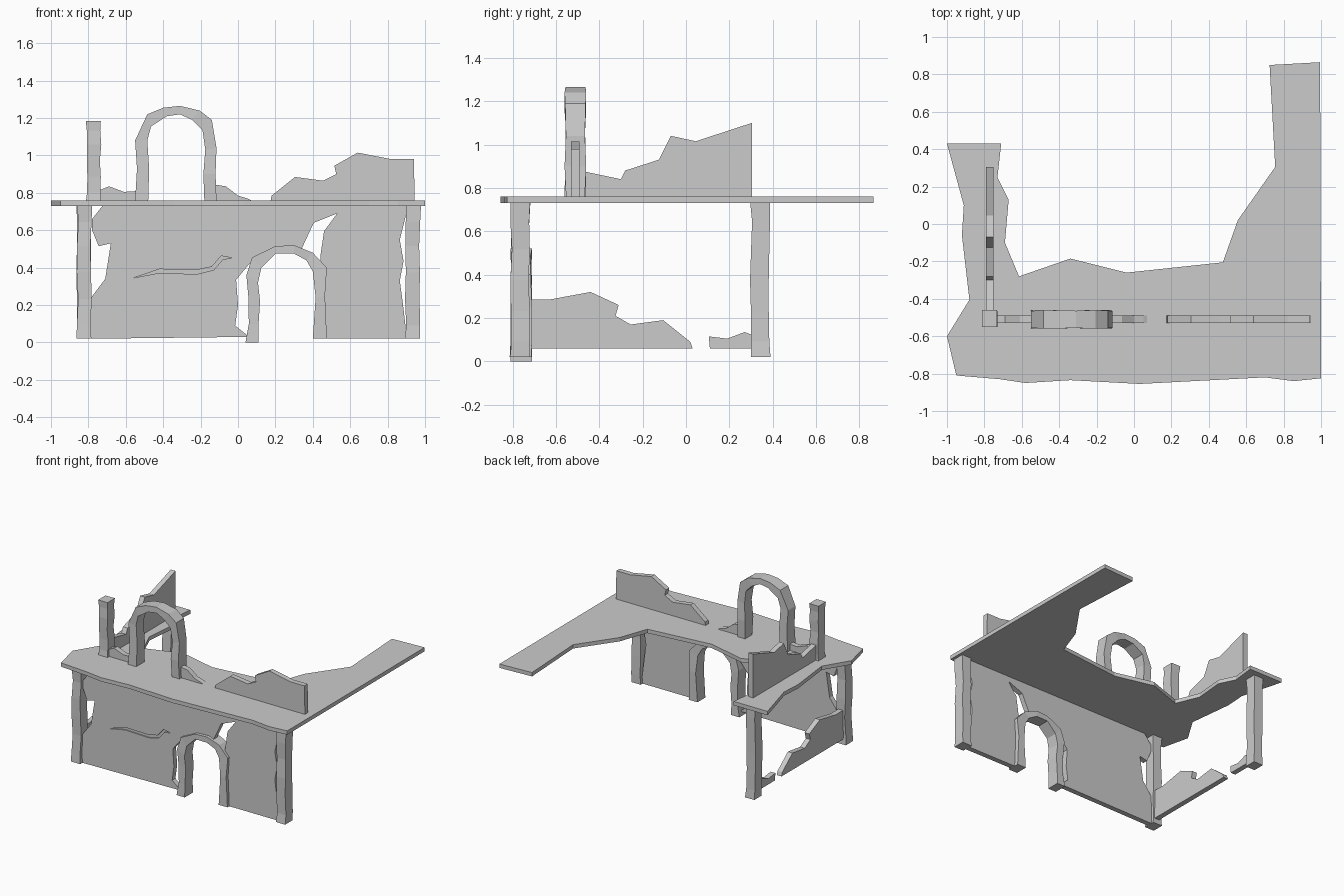
import bpy, bmesh, random
from mathutils import Vector

random.seed(4)


def finish(name, bm):
    bmesh.ops.recalc_face_normals(bm, faces=bm.faces[:])
    me = bpy.data.meshes.new(name)
    bm.to_mesh(me)
    bm.free()
    ob = bpy.data.objects.new(name, me)
    bpy.context.collection.objects.link(ob)
    return ob


def prism(name, pts, axis, a, b):
    """Extrude a 2D outline along an axis from a to b."""
    def place(p, d):
        return {'x': (d, p[0], p[1]), 'y': (p[0], d, p[1]), 'z': (p[0], p[1], d)}[axis]
    bm = bmesh.new()
    face = bm.faces.new([bm.verts.new(place(p, a)) for p in pts])
    ext = bmesh.ops.extrude_face_region(bm, geom=[face])
    verts = [v for v in ext['geom'] if isinstance(v, bmesh.types.BMVert)]
    bmesh.ops.translate(bm, verts=verts, vec=Vector(place((0, 0), b - a)))
    return finish(name, bm)


def loft(name, rings):
    """Skin a chain of four-sided rings and cap both ends."""
    bm = bmesh.new()
    rows = [[bm.verts.new(c) for c in r] for r in rings]
    for r, s in zip(rows, rows[1:]):
        for i in range(4):
            j = (i + 1) % 4
            bm.faces.new((r[i], r[j], s[j], s[i]))
    bm.faces.new(rows[0])
    bm.faces.new(rows[-1])
    return finish(name, bm)


def post(name, x, y, z0, z1, w=0.04, d=0.045):
    rings = []
    for k, t in enumerate((0, 0.1, 0.3, 0.5, 0.7, 0.88, 1)):
        s = 1.0 if k in (0, 6) else random.uniform(0.86, 0.98)
        dx, dy = random.uniform(-.004, .004), random.uniform(-.004, .004)
        z = z0 + (z1 - z0) * t
        rings.append([(x + dx + i * w * s, y + dy + j * d * s, z)
                      for i, j in ((-1, -1), (1, -1), (1, 1), (-1, 1))])
    return loft(name, rings)


def arch(name, outer, inner, y, d=0.05):
    rings = []
    for k, (o, i) in enumerate(zip(outer, inner)):
        h = d if k % 3 == 0 else d * random.uniform(0.84, 0.97)
        rings.append([(o[0], y - h, o[1]), (o[0], y + h, o[1]),
                      (i[0], y + h, i[1]), (i[0], y - h, i[1])])
    return loft(name, rings)


# Broken upper floor
prism("upper_floor", [
    (-1, .43), (-.71, .43), (-.73, .25), (-.67, .13), (-.69, -.10), (-.615, -.28),
    (-.34, -.185), (-.04, -.26), (.475, -.205), (.555, .02), (.755, .305), (.725, .85),
    (.995, .865), (1, -.825), (.855, -.84), (.70, -.82), (.03, -.855), (-.34, -.835),
    (-.58, -.85), (-.715, -.83), (-.95, -.81), (-1, -.6), (-.88, -.405), (-.92, -.06),
    (-.91, .1)], 'z', .73, .76)

# Support posts and the upper stub post
post("front_left_post", -.822, -.765, .02, .73)
post("front_right_post", .935, -.765, .02, .73)
post("back_left_post", -.822, .342, .02, .73)
post("upper_post", -.77, -.507, .76, 1.185)

# Door arch on the ground floor
arch("door_arch",
     [(.04, 0), (.058, .1), (.055, .25), (.045, .36), (.075, .455), (.2, .515), (.3, .52),
      (.40, .48), (.475, .40), (.465, .25), (.475, .02)],
     [(.11, 0), (.11, .1), (.118, .22), (.107, .32), (.125, .40), (.2, .475), (.3, .475),
      (.365, .44), (.40, .38), (.415, .24), (.40, .02)], -.76)

# Window arch on the upper floor
arch("window_arch",
     [(-.55, .76), (-.54, .93), (-.55, 1.08), (-.485, 1.22), (-.4, 1.255), (-.31, 1.265),
      (-.205, 1.24), (-.14, 1.19), (-.115, 1.04), (-.12, .9), (-.115, .76)],
     [(-.48, .76), (-.475, .93), (-.485, 1.08), (-.465, 1.155), (-.38, 1.21), (-.31, 1.22),
      (-.245, 1.19), (-.19, 1.135), (-.175, 1.03), (-.185, .9), (-.18, .76)], -.51)

# Front wall with broken edges and the door opening
wall = prism("front_wall", [
    (-.80, .02), (-.80, .22), (-.71, .34), (-.68, .53), (-.745, .515), (-.78, .60),
    (-.78, .66), (-.725, .73), (.90, .73), (.90, .69), (.865, .55), (.885, .435),
    (.865, .33), (.88, .22), (.90, .05), (.90, .02), (.44, .02), (.44, .46), (.46, .595),
    (.53, .69), (.405, .64), (.34, .50), (.19, .49), (.06, .42), (-.01, .335), (0, .2),
    (-.015, .09), (.06, .03)], 'y', -.785, -.745)

# Shallow crack carved into the front wall
crack = prism("crack_cutter", [
    (-.56, .345), (-.42, .372), (-.22, .365), (-.13, .388), (-.08, .445), (-.03, .452),
    (-.09, .463), (-.14, .405), (-.22, .388), (-.42, .392)], 'y', -.82, -.775)
crack.hide_render = True
crack.hide_set(True)
cut = wall.modifiers.new("crack", 'BOOLEAN')
cut.operation = 'DIFFERENCE'
cut.solver = 'EXACT'
cut.object = crack

# Ruined low walls along the left side, ground floor
prism("left_wall_ruin", [
    (-.74, .06), (-.74, .285), (-.63, .285), (-.44, .32), (-.31, .26), (-.325, .21),
    (-.255, .17), (-.105, .19), (.02, .09), (.03, .06)], 'x', -.84, -.80)
prism("left_wall_stub", [
    (.11, .06), (.105, .115), (.19, .105), (.27, .135), (.31, .12), (.31, .06)],
    'x', -.84, -.80)

# Ruined walls on the upper floor
prism("upper_side_wall", [
    (-.49, .76), (-.49, .88), (-.30, .84), (-.28, .88), (-.125, .93), (-.07, 1.04),
    (.045, 1.015), (.305, 1.10), (.305, .76)], 'x', -.79, -.75)
prism("upper_wall_left", [
    (-.75, .76), (-.75, .81), (-.69, .835), (-.61, .805), (-.53, .81), (-.53, .76)],
    'y', -.53, -.49)
prism("upper_wall_middle", [
    (-.13, .76), (-.13, .845), (-.065, .835), (0, .785), (.05, .77), (.07, .76)],
    'y', -.53, -.49)
prism("upper_wall_right", [
    (.175, .76), (.18, .785), (.305, .885), (.455, .865), (.525, .90), (.515, .945),
    (.64, 1.015), (.82, .98), (.94, .98), (.945, .76)], 'y', -.53, -.49)
